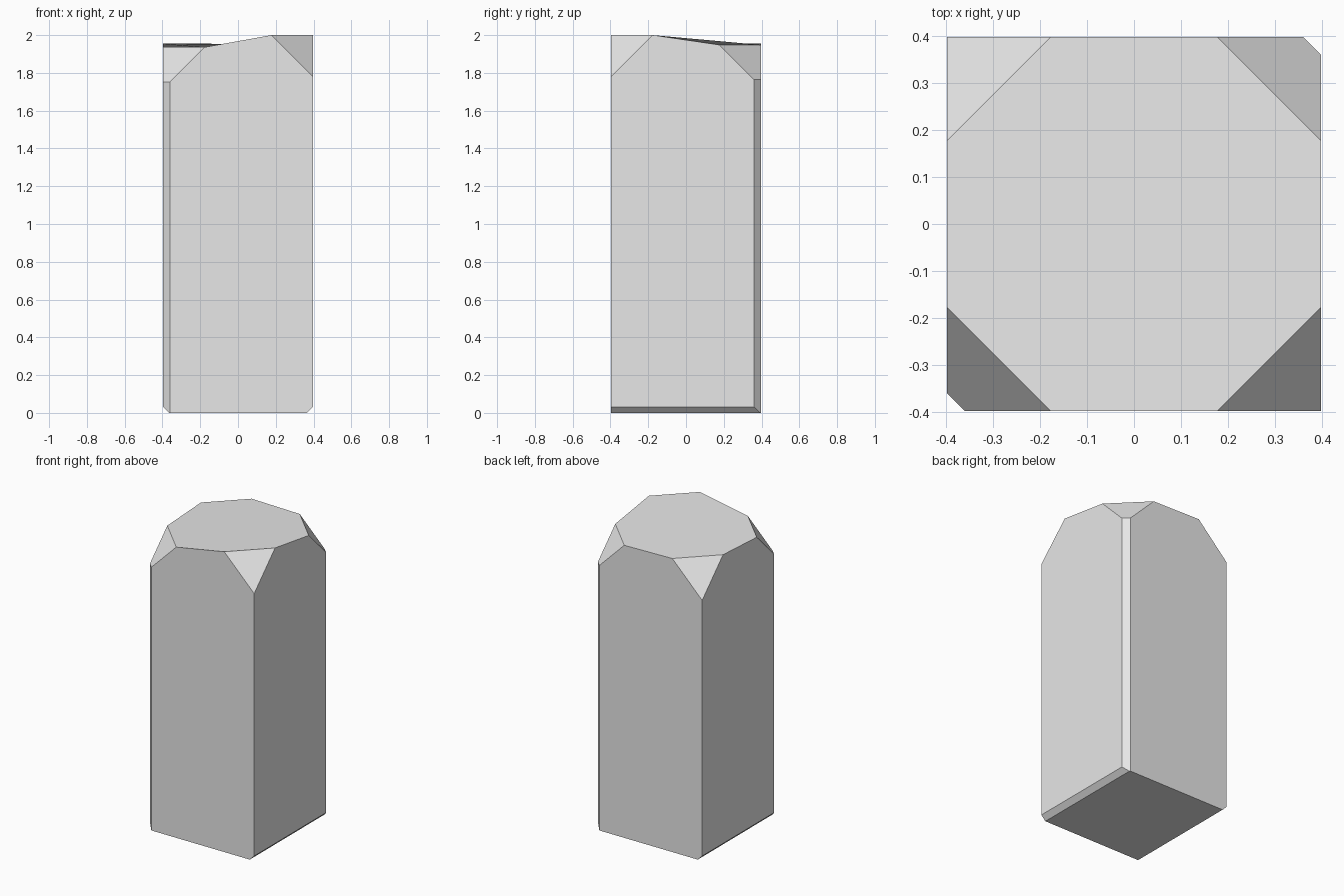
import bpy
import bmesh

cube = bpy.data.objects.get("Cube")
if cube:
    bpy.data.objects.remove(cube, do_unlink=True)

HALF = 0.397      # half width of the block
CUT = 0.22        # size of the cut on each top corner
CHAMFER = 0.037   # width of the two bevelled upright edges
BEVEL = 0.032     # bevel along the left and right bottom edges

# Corners anticlockwise: x sign, y sign, height, upright chamfer
corners = [(1, -1, 2.0, 0), (1, 1, 1.948, CHAMFER),
           (-1, 1, 1.955, 0), (-1, -1, 1.936, CHAMFER)]

bm = bmesh.new()


def corner_pair(sx, sy, inset, z):
    """Points where a corner cut meets the two sides, anticlockwise."""
    if not inset:
        v = bm.verts.new((sx * HALF, sy * HALF, z))
        return v, v
    on_x = bm.verts.new((sx * HALF, sy * (HALF - inset), z))
    on_y = bm.verts.new((sx * (HALF - inset), sy * HALF, z))
    return (on_x, on_y) if sx * sy > 0 else (on_y, on_x)


def face(*verts):
    bm.faces.new(list(dict.fromkeys(verts)))


# Rings of points at the top, below the corner cuts, and at the foot
top = [corner_pair(sx, sy, CUT, z) for sx, sy, z, c in corners]
mid = [corner_pair(sx, sy, c, z - CUT + c) for sx, sy, z, c in corners]
foot = [corner_pair(sx, sy, c, 0) for sx, sy, z, c in corners]

# Corner cuts, upright chamfers and the four sides
for i in range(4):
    j = (i + 1) % 4
    face(mid[i][0], mid[i][1], top[i][1], top[i][0])
    if corners[i][3]:
        face(foot[i][0], foot[i][1], mid[i][1], mid[i][0])
    face(foot[i][1], foot[j][0], mid[j][0], top[j][0], top[i][1], mid[i][1])

# Top and underside
face(*[v for pair in top for v in pair])
face(*[v for pair in reversed(foot) for v in reversed(pair)])

# Bottom bevels, sliced off and closed
for side in (1, -1):
    cut = bmesh.ops.bisect_plane(
        bm, geom=bm.verts[:] + bm.edges[:] + bm.faces[:],
        plane_co=(side * (HALF - BEVEL), 0, 0), plane_no=(side, 0, -1),
        clear_outer=True)
    edges = [e for e in cut["geom_cut"] if isinstance(e, bmesh.types.BMEdge)]
    bmesh.ops.holes_fill(bm, edges=[e for e in edges if e.is_boundary], sides=0)
bmesh.ops.recalc_face_normals(bm, faces=bm.faces[:])

mesh = bpy.data.meshes.new("stone_block")
bm.to_mesh(mesh)
bm.free()
block = bpy.data.objects.new("stone_block", mesh)
bpy.context.collection.objects.link(block)

# Plain grey material
grey = bpy.data.materials.new("light_grey")
grey.use_nodes = True
colour = (0.8, 0.8, 0.8, 1)
grey.diffuse_color = colour
grey.node_tree.nodes["Principled BSDF"].inputs["Base Color"].default_value = colour
mesh.materials.append(grey)
